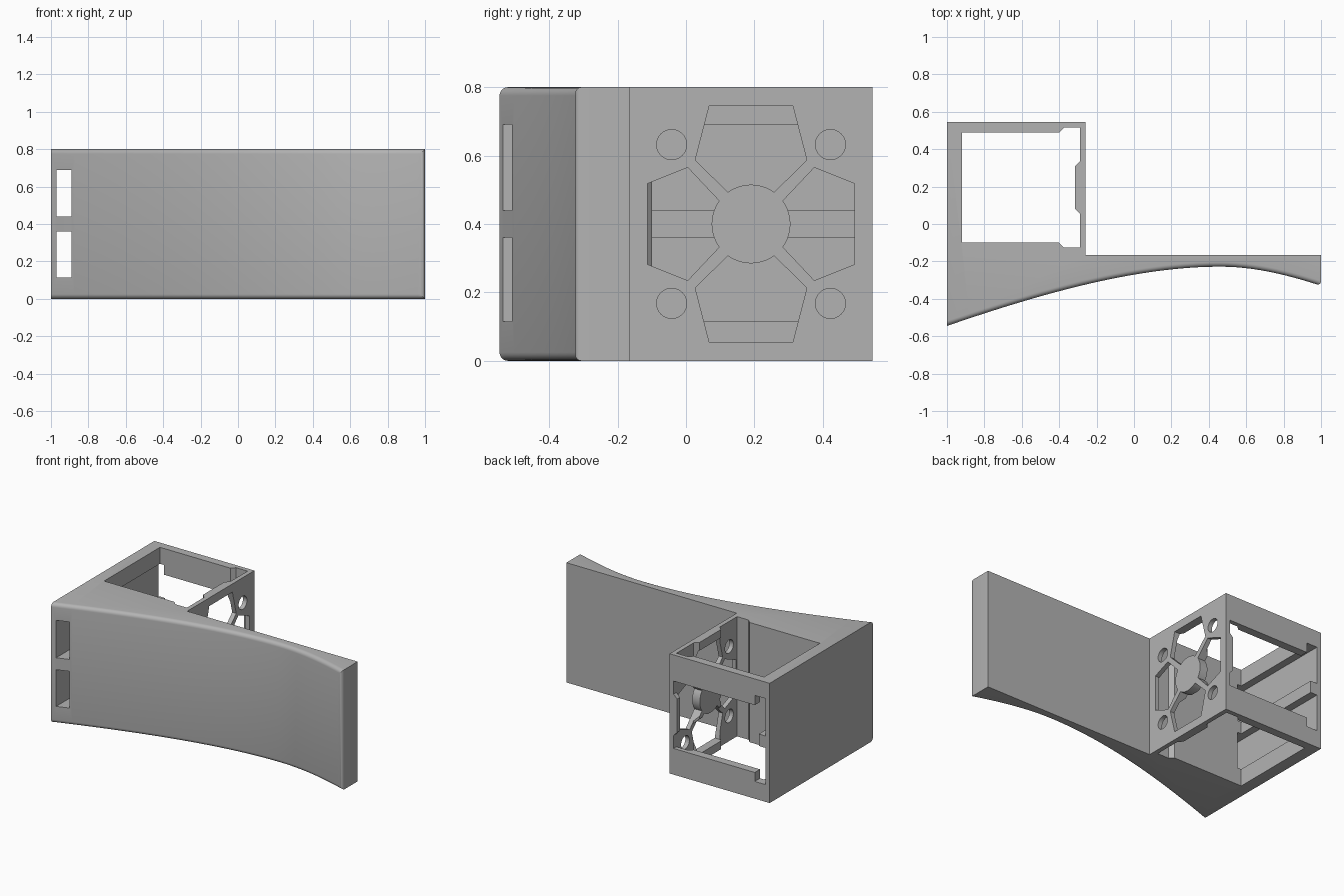
import bpy, bmesh, math
from mathutils import Vector
from mathutils.geometry import interpolate_bezier

if "Cube" in bpy.data.objects:
    bpy.data.objects.remove(bpy.data.objects["Cube"])

H = 0.8                 # body height
MID = H / 2
FAN_Y = 0.19            # centre of the vent along the side wall
HUB_R = 0.115

grey = bpy.data.materials.new("matte grey")
grey.use_nodes = True
colour = (0.45, 0.45, 0.45, 1)
grey.diffuse_color = colour
grey.node_tree.nodes["Principled BSDF"].inputs["Base Color"].default_value = colour


def prism(name, outline, axis, lo, hi, round_edges=None):
    """Extrude a 2D outline along an axis from lo to hi."""
    place = {"x": lambda a, b, d: (d, a, b),
             "y": lambda a, b, d: (a, d, b),
             "z": lambda a, b, d: (a, b, d)}[axis]
    bm = bmesh.new()
    rings = [[bm.verts.new(place(a, b, d)) for a, b in outline] for d in (lo, hi)]
    bm.faces.new(rings[0])
    bm.faces.new(rings[1])
    n = len(outline)
    for i in range(n):
        j = (i + 1) % n
        bm.faces.new((rings[0][i], rings[0][j], rings[1][j], rings[1][i]))
    bmesh.ops.recalc_face_normals(bm, faces=bm.faces)
    if round_edges:
        edges = [e for e in bm.edges if round_edges(e)]
        bmesh.ops.bevel(bm, geom=edges, offset=0.025, segments=5,
                        profile=0.5, affect="EDGES", clamp_overlap=True)
    mesh = bpy.data.meshes.new(name)
    bm.to_mesh(mesh)
    bm.free()
    mesh.materials.append(grey)
    obj = bpy.data.objects.new(name, mesh)
    bpy.context.collection.objects.link(obj)
    return obj


def rect(a0, b0, a1, b1):
    return [(a0, b0), (a1, b0), (a1, b1), (a0, b1)]


# Body: concave front sweep, flat back and a square housing at one end
def sweep(points, count):
    return [(p.x, p.y) for p in interpolate_bezier(*[Vector(p) for p in points], count)]


front = sweep([(-1, -0.545), (-0.52, -0.38), (0, -0.228), (0.46, -0.228)], 24)
front += sweep([(0.46, -0.228), (0.65, -0.228), (0.83, -0.275), (1, -0.33)], 14)[1:]
outline = front + [(1, -0.165), (-0.26, -0.165), (-0.26, 0.545), (-1, 0.545)]


def is_rounded(edge):
    a, b = (v.co for v in edge.verts)
    along_front = max(a.y, b.y) < -0.2 and abs(a.z - b.z) < 0.01
    end_corner = min(a.x, b.x) > 0.99 and abs(a.z - b.z) > 0.1 and a.y < -0.2
    return along_front or end_corner


body = prism("curved_panel_with_housing", outline, "z", 0, H, is_rounded)
cutters = []


def cut(*args):
    cutters.append(prism("cutter", *args))


# Housing cavity, open at top and bottom, with corner reliefs and a hub boss
half = [(-0.92, 0.295), (-0.40, 0.295), (-0.375, 0.32), (-0.29, 0.32),
        (-0.29, 0.138), (-0.316, 0.112)]
profile = half + [(x, -d) for x, d in reversed(half)]
cut([(x, 0.195 + d) for x, d in profile], "z", -0.1, H + 0.1)

# Window through the back wall
edge = [(-0.92, 0.225), (-0.29, 0.225), (-0.29, 0.138), (-0.316, 0.112)]
window = edge + [(x, -d) for x, d in reversed(edge)]
cut([(x, MID + d) for x, d in window], "y", -0.08, 0.7)

# Two strap slots running front to back
for z0, z1 in ((0.115, 0.36), (0.44, 0.69)):
    cut(rect(-0.97, z0, -0.89, z1), "y", -0.8, 0.8)


# Vent openings around the solid hub
def vent(outer, start, end):
    arc = []
    for i in range(13):
        t = math.radians(start + (end - start) * i / 12)
        arc.append((HUB_R * math.cos(t), HUB_R * math.sin(t)))
    return outer + arc


upper = vent([(0.163, 0.187), (0.122, 0.345), (-0.122, 0.345), (-0.163, 0.187)], 126, 54)
side = vent([(0.185, -0.165), (0.302, -0.118), (0.302, 0.118), (0.185, 0.165)], 36, -36)
for s in (1, -1):
    cut([(FAN_Y + a, MID + s * b) for a, b in upper], "x", -0.36, -0.2)
    cut([(FAN_Y + s * a, MID + b) for a, b in side], "x", -0.36, -0.2)

# Four screw holes
for sy in (1, -1):
    for sz in (1, -1):
        ring = [(FAN_Y + sy * 0.232 + 0.044 * math.cos(k * math.tau / 32),
                 MID + sz * 0.232 + 0.044 * math.sin(k * math.tau / 32))
                for k in range(32)]
        cut(ring, "x", -0.36, -0.2)

# Apply all cuts and drop the cutters
bpy.context.view_layer.objects.active = body
for cutter in cutters:
    mod = body.modifiers.new("cut", "BOOLEAN")
    mod.operation = "DIFFERENCE"
    mod.solver = "EXACT"
    mod.object = cutter
    bpy.ops.object.modifier_apply(modifier=mod.name)
    bpy.data.objects.remove(cutter)

for obj in bpy.context.selected_objects:
    obj.select_set(False)
body.select_set(True)
bpy.ops.object.shade_smooth_by_angle(angle=math.radians(30))
